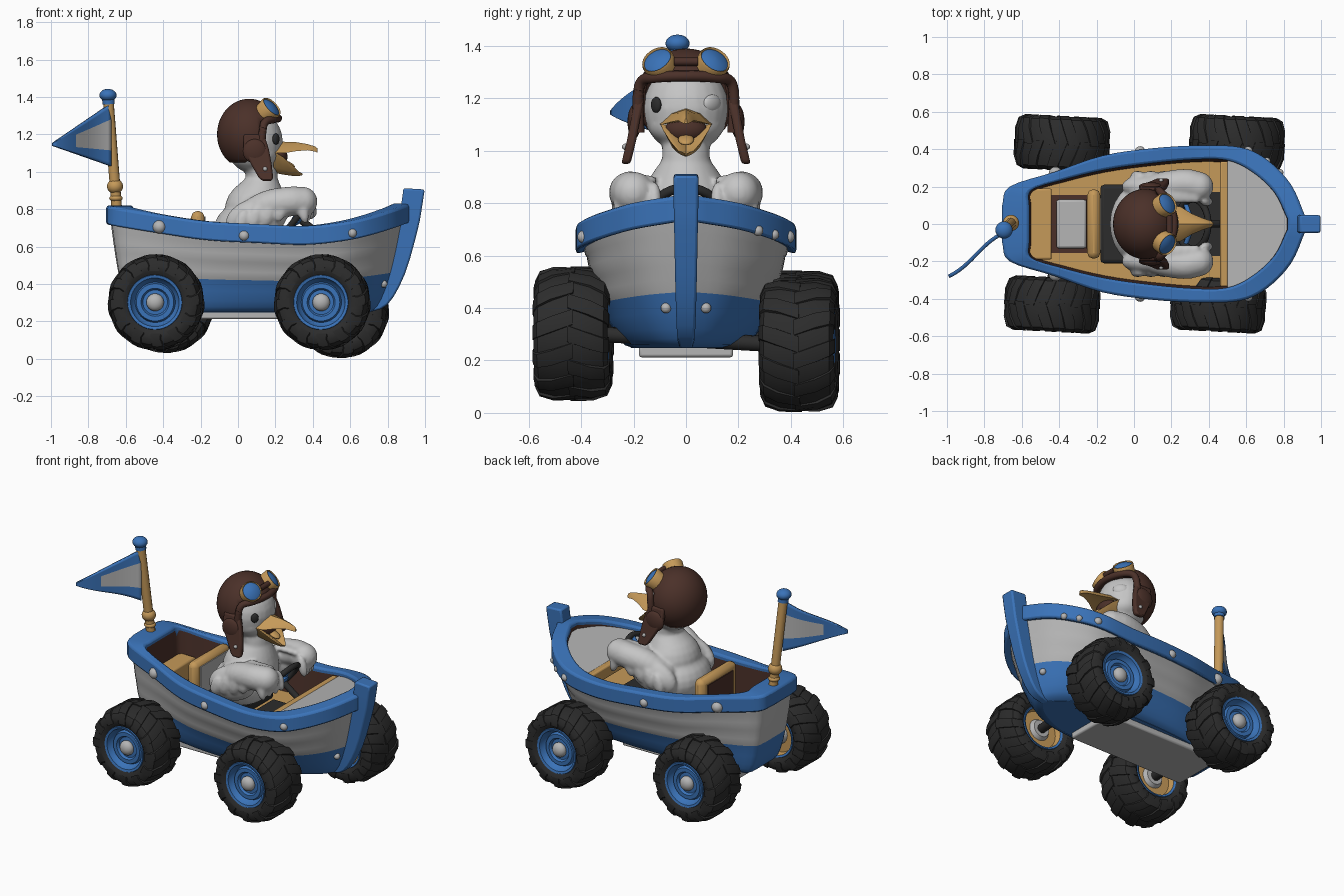
import bpy, bmesh, math
from mathutils import Vector, Matrix, Euler

if "Cube" in bpy.data.objects:
    bpy.data.objects.remove(bpy.data.objects["Cube"])

def mat(name, c):
    m = bpy.data.materials.new(name)
    m.diffuse_color = (*c, 1)
    m.use_nodes = True
    m.node_tree.nodes["Principled BSDF"].inputs["Base Color"].default_value = m.diffuse_color
    return m

BLUE = mat("blue paint", (0.042, 0.17, 0.48))
GREY = mat("pale grey paint", (0.46, 0.46, 0.46))
WHITE = mat("white feathers", (0.56, 0.56, 0.56))
TAN = mat("tan wood", (0.56, 0.32, 0.10))
BROWN = mat("brown leather", (0.07, 0.03, 0.022))
BLACK = mat("black rubber", (0.025, 0.025, 0.025))

def finish(name, bm, mats, bevel=0, angle=38):
    bmesh.ops.recalc_face_normals(bm, faces=bm.faces)
    me = bpy.data.meshes.new(name)
    bm.to_mesh(me)
    bm.free()
    for m in mats:
        me.materials.append(m)
    me.shade_smooth()
    me.set_sharp_from_angle(angle=math.radians(angle))
    ob = bpy.data.objects.new(name, me)
    bpy.context.collection.objects.link(ob)
    if bevel:
        b = ob.modifiers.new("bevel", "BEVEL")
        b.width, b.segments, b.limit_method = bevel, 2, "ANGLE"
    return ob

def add_loft(bm, rings, caps=True, loop=False, idx=None):
    vs = [[bm.verts.new(p) for p in r] for r in rings]
    n = len(vs[0])
    for k in range(len(vs) if loop else len(vs) - 1):
        a, b = vs[k], vs[(k + 1) % len(vs)]
        for i in range(n):
            j = (i + 1) % n
            f = bm.faces.new((a[i], a[j], b[j], b[i]))
            f.material_index = idx[k] if idx else 0
    if caps and not loop:
        bm.faces.new(vs[0])
        f = bm.faces.new(vs[-1])
        f.material_index = idx[-1] if idx else 0

def loft(name, rings, mats, bevel=0, **kw):
    bm = bmesh.new()
    add_loft(bm, rings, **kw)
    return finish(name, bm, mats, bevel)

def box(name, lo, hi, m, bevel=0.01):
    return loft(name, [[(lo[0], lo[1], z), (hi[0], lo[1], z), (hi[0], hi[1], z), (lo[0], hi[1], z)]
                       for z in (lo[2], hi[2])], [m], bevel)

def add_ball(bm, loc, s, rot=(0, 0, 0), seg=24):
    M = Matrix.Translation(loc) @ Euler(rot).to_matrix().to_4x4() @ Matrix.Diagonal((*s, 1))
    bmesh.ops.create_uvsphere(bm, u_segments=seg, v_segments=seg // 2, radius=1, matrix=M)

def ball(name, loc, s, m, rot=(0, 0, 0)):
    bm = bmesh.new()
    add_ball(bm, loc, s, rot)
    return finish(name, bm, [m], angle=80)

def spline(pts, k=4):
    P = [Vector(p) for p in pts]
    P = [P[0] * 2 - P[1]] + P + [P[-1] * 2 - P[-2]]
    out = []
    for a, b, c, d in zip(P, P[1:], P[2:], P[3:]):
        for i in range(k):
            t = i / k
            out.append(0.5 * (2*b + (c - a)*t + (2*a - 5*b + 4*c - d)*t*t + (3*b - a - 3*c + d)*t**3))
    return out + [P[-2]]

def lathe(name, prof, m, M, seg=40, loop=False, idx=None):
    rings = [[M @ Vector((r * math.cos(a), w, r * math.sin(a)))
              for a in (2 * math.pi * i / seg for i in range(seg))] for w, r in prof]
    return loft(name, rings, m if isinstance(m, list) else [m], loop=loop, idx=idx)

def tube(name, pts, r, m):
    rings = []
    for i, p in enumerate(pts):
        d = (pts[min(i + 1, len(pts) - 1)] - pts[max(i - 1, 0)]).normalized()
        u = d.cross(Vector((0.2, 0.1, 1))).normalized()
        v = d.cross(u)
        rings.append([p + r * (u * math.cos(a) + v * math.sin(a)) for a in (math.pi * j / 5 for j in range(10))])
    return loft(name, rings, [m])

def mirror(pts):
    return list(pts) + [Vector((p[0], -p[1], p[2])) for p in reversed(pts)]

# hull outlines: rim outside, rim inside, keel level
ZT = [.82, .81, .77, .735, .72, .71, .73, .76, .80, .83]
OX = [-.705, -.665, -.42, -.17, .10, .36, .57, .71, .84, .92]
OY = [.10, .20, .28, .365, .405, .42, .41, .345, .21, .03]
IX = [-.56, -.55, -.38, -.15, .10, .33, .50, .63, .75, .82]
IY = [.10, .18, .235, .29, .325, .345, .34, .28, .17, .03]
BX = [-.55, -.53, -.36, -.15, .08, .28, .42, .54, .64, .70]
BY = [.09, .14, .17, .20, .21, .205, .185, .14, .08, .015]
outer, inner = spline(list(zip(OX, OY, ZT))), spline(list(zip(IX, IY, ZT)))
keel = spline([(x, y, .25) for x, y in zip(BX, BY)])

def hull_pt(i, t, off=0):
    o, b = outer[i], keel[i]
    return Vector((b.x + (o.x * .975 - b.x) * t**.45, (b.y + (o.y - .02 - b.y) * t**.52) * (1 + off), b.z + (o.z - .03 - b.z) * t))

levels = [(0, 0), (.02, 0), (.06, 0), (.13, 0), (.25, 0), (.385, 0), (.41, .012), (.48, .01), (.58, 0),
          (.605, .013), (.7, .009), (.8, 0), (.825, .01), (1, 0)]
loft("hull", [mirror([hull_pt(i, t, o) for i in range(len(outer))]) for t, o in levels],
     [BLUE, GREY], idx=[0] * 5 + [1] * 9, caps=False)
loft("hull_bottom", [mirror([Vector((p.x, p.y, z)) for p in keel]) for z in (.248, .256)], [BLUE])
down = lambda pts, d: [p - Vector((0, 0, d)) for p in pts]
loft("rim", [mirror(r) for r in (down(outer, .105), outer, inner, down(inner, .08))], [BLUE], .014, loop=True)
floor_line = [Vector((p.x * .97, p.y * .96, .5)) for p in inner]
loft("inner_wall", [mirror(down(inner, .03)), mirror(floor_line)], [BROWN], caps=False)
loft("floor", [mirror(down(floor_line, d)) for d in (.01, -.005)], [TAN])
deck = [Vector((p.x, p.y + .01, .69 + .25 * (p.x - .47))) for p in inner if p.x > .47]
loft("front_deck", [mirror(down(deck, d)) for d in (.02, 0)], [GREY])

# stem post at the bow: outer x, z, inner x, z, half width
stem = [(.998, .905, .885, .912, .047), (.982, .80, .87, .80, .047), (.962, .695, .86, .70, .045),
        (.893, .455, .78, .48, .04), (.80, .29, .70, .36, .034), (.69, .245, .65, .30, .025)]
S = [Vector(s[:3]) for s in stem]
T = [Vector((s[3], s[4], 0)) for s in stem]
loft("stem_post", [[(a.x, -b.y, a.y), (a.x, b.y, a.y), (a.z, b.y, b.x), (a.z, -b.y, b.x)]
                   for a, b in zip(spline(S, 3), spline(T, 3))], [BLUE], .01)

# studs
def stud(name, p, r):
    ball(name, p, (r, r, r), GREY)
def rim_stud(x, side, r, d=.065):
    p = min(outer, key=lambda q: abs(q.x - x))
    stud("rim_stud", (p.x, side * (p.y - .01), p.z - d), r)
for s in (-1, 1):
    for x, r in ((-.44, .036), (.03, .028), (.605, .025)):
        rim_stud(x, s, r)
    p = min((hull_pt(i, .28) for i in range(20, len(outer))), key=lambda q: abs(q.y - .085))
    stud("bow_stud", (p.x, s * p.y, p.z), .02)
rim_stud(.71, 1, .02, .08)
rim_stud(.78, 1, .02, .085)

# inside fittings
box("stern_bench", (-.56, -.19, .5), (-.44, .19, .63), TAN)
box("rear_mat", (-.44, -.155, .5), (-.24, .155, .512), BROWN, 0)
box("rear_panel", (-.415, -.13, .51), (-.255, .13, .535), GREY, .015)
box("foot_well", (.14, -.17, .5), (.46, .17, .512), BLACK, 0)
box("seat_back", (-.25, -.185, .5), (-.18, .185, .79), TAN, .03)
box("seat_rear_panel", (-.256, -.13, .54), (-.248, .13, .75), BROWN, 0)
box("seat_front_panel", (-.182, -.14, .56), (-.174, .14, .76), GREY, 0)
box("seat_base", (-.18, -.21, .5), (.12, .21, .58), BLACK, .02)
box("dash_beam", (.46, -.335, .62), (.505, .335, .70), TAN)
box("belly_plate", (-.51, -.18, .212), (.34, .18, .26), GREY)

# steering wheel
tilt = Matrix.Translation((.315, 0, .755)) @ Vector((-.78, 0, .62)).to_track_quat('Y', 'Z').to_matrix().to_4x4()
ring = [(.018 * math.sin(a), .132 + .018 * math.cos(a)) for a in (math.pi * i / 5 for i in range(10))]
lathe("steering_wheel", ring, BLACK, tilt, loop=True)
lathe("steering_hub", [(.02, .012), (.015, .045), (-.02, .045), (-.03, .02)], BLUE, tilt, 20)
tube("steering_column", [Vector((.33, 0, .745)), Vector((.46, 0, .65))], .02, BLACK)
for a in (0, 2.1, 4.2):
    tube("steering_spoke", [tilt @ Vector((r * math.sin(a), 0, r * math.cos(a))) for r in (.03, .13)], .013, BLUE)

# wheels
half = [(.115, .135), (.138, .165), (.142, .2), (.125, .228), (.07, .247)]
tire_prof = half + [(0, .25)] + [(-w, r) for w, r in reversed(half)]
def wheel(x, y, z):
    out = 1 if y > 0 else -1
    M = Matrix.Translation((x, y, z)) @ Matrix.Rotation(math.radians(-3) + (0 if out > 0 else math.pi), 4, 'Z')
    lathe("tire", tire_prof, BLACK, M, loop=True)
    bm = bmesh.new()
    for k in range(24):
        side, a0 = (1 if k % 2 else -1), k * math.pi / 12
        rings = []
        for w, r, da in ((-.01, .255, 0), (.075, .255, .12), (.128, .237, .2), (.146, .2, .24)):
            rings.append([M @ Vector((q * math.cos(a0 + da + e), side * w, q * math.sin(a0 + da + e)))
                          for q, e in ((r - .03, -.16), (r, -.12), (r + .002, 0), (r, .12), (r - .03, .16))])
        add_loft(bm, rings)
    finish("tire_tread", bm, [BLACK])
    lathe("wheel_hub", [(0, .13), (.11, .15), (.132, .145), (.128, .13), (.10, .122), (.085, .108), (.105, .1),
                        (.105, .075), (.09, .066), (.095, .01)], BLUE, M)
    lathe("wheel_inner", [(0, .13), (-.11, .15), (-.13, .143), (-.124, .13), (-.085, .122), (-.085, .07), (-.11, .055),
                          (-.11, .01)], [BLUE, TAN, GREY], M, idx=[0, 0, 0, 1, 1, 2, 2])
    ball("hub_cap", M @ Vector((0, .10, 0)), (.047, .035, .047), GREY)
for (x0, z0), (x1, z1) in (((.45, .302), (.55, .26)), ((-.438, .302), (-.385, .287))):
    wheel(x0, -.43, z0)
    wheel(x1, .432, z1)
    tube("axle", [Vector((x0, -.36, z0)), Vector((x1, .36, z1))], .03, BLACK)

# flag pole and pennant
pole = lambda t: Vector((-.648 - .045 * t, .015 - .045 * t, .80 + .58 * t))
tube("flag_pole", [pole(0), pole(1)], .029, TAN)
ball("pole_knot", pole(.21), (.043, .043, .04), TAN)
ball("pole_collar", pole(.1), (.036, .036, .02), TAN)
ball("pole_cap", pole(1.05), (.046, .046, .034), BLUE)
tube("pole_cap_neck", [pole(.97), pole(1.05)], .034, BLUE)
bm = bmesh.new()
N, K = 16, 16
grid = []
for i in range(N + 1):
    s = i / N * .985
    x, y = -.685 - .315 * s, -.03 - .24 * s + .014 * math.sin(s * 6)
    lo, hi = 1.03 + .11 * s, 1.365 - .215 * s
    grid.append([bm.verts.new((x, y, lo + (hi - lo) * j / K)) for j in range(K + 1)])
for i in range(N):
    for j in range(K):
        f = bm.faces.new((grid[i][j], grid[i + 1][j], grid[i + 1][j + 1], grid[i][j + 1]))
        f.material_index = 1 if 4 <= j < 12 and i < 10 else 0
flag = finish("pennant", bm, [BLUE, GREY])
flag.modifiers.new("thick", "SOLIDIFY").thickness = .02

# bird: blended body, neck, head, wings
bm = bmesh.new()
add_ball(bm, (.05, 0, .69), (.18, .225, .15))
for t in spline([(.095, 0, .79), (.12, 0, .88), (.128, 0, .97), (.105, 0, 1.06)], 5):
    r = .085 + max(0, .94 - t.z) * .55
    add_ball(bm, t, (r, r * 1.08, r))
add_ball(bm, (.085, 0, 1.16), (.155, .165, .17))
add_ball(bm, (.12, 0, 1.10), (.11, .145, .09))
for s in (-1, 1):
    for p in spline([(.05, .165 * s, .76), (.16, .20 * s, .82), (.27, .215 * s, .84), (.345, .20 * s, .84)], 4):
        add_ball(bm, p, (.08, .08, .08))
    add_ball(bm, (.10, .20 * s, .75), (.17, .07, .11), (0, -.25, 0))
    for k in range(4):
        add_ball(bm, (.388 - .014 * k, s * (.12 + .044 * k), .815 - .008 * k), (.03, .026, .07), (0, -.25, 0), 16)
        add_ball(bm, (.02 + .07 * k, s * .262, .735 + .02 * k), (.035, .022, .065), (0, .3, 0), 16)
        add_ball(bm, (.20 + .04 * k, s * .15, .885), (.03, .045, .022), (0, 0, s * .5), 16)
bird = finish("bird_body", bm, [WHITE])
rm = bird.modifiers.new("blend", "REMESH")
rm.mode, rm.voxel_size, rm.use_smooth_shade = 'VOXEL', .01, True
sm = bird.modifiers.new("soften", "SMOOTH")
sm.factor, sm.iterations = .5, 5
ball("eye", (.203, -.114, 1.175), (.014, .024, .03), BLACK, (0, 0, -.75))
ball("closed_eyelid", (.19, .098, 1.18), (.02, .045, .035), WHITE, (0, 0, .75))

# beak: x, half width, middle z, edge z, thickness
def beak(name, rows, m):
    loft(name, [[(x, -w, ze), (x, -w * .55, (ze + zm) / 2 + h * .75), (x, 0, zm + h), (x, w * .55, (ze + zm) / 2 + h * .75),
                 (x, w, ze), (x, 0, zm)] for x, w, zm, ze, h in rows], [m])
beak("upper_beak", [(.20, .10, 1.115, 1.10, .05), (.25, .092, 1.115, 1.10, .045), (.31, .055, 1.12, 1.11, .038),
                    (.37, .03, 1.12, 1.115, .028), (.41, .018, 1.112, 1.108, .024), (.425, .006, 1.105, 1.102, .02)], TAN)
# lower beak is a scoop of tan with a brown lining
rows = [(.19, .102, .995, 1.11), (.24, .088, .985, 1.08), (.29, .06, .978, 1.035), (.325, .03, .977, 1.0), (.345, .006, .982, .99)]
loft("lower_beak", [[(x, -w, ze), (x, -w * .6, zl + (ze - zl) * .3), (x, 0, zl), (x, w * .6, zl + (ze - zl) * .3), (x, w, ze),
                     (x, w * .78, ze), (x, 0, zl + (ze - zl) * .45), (x, -w * .78, ze)] for x, w, zl, ze in rows], [TAN])
ball("mouth", (.215, 0, 1.08), (.05, .08, .05), BROWN)
ball("tongue", (.268, 0, 1.042), (.04, .03, .013), TAN, (0, .45, 0))

# leather cap with open face
bm = bmesh.new()
add_ball(bm, (.06, 0, 1.2), (.172, .188, .19), seg=48)
cut = [f for f in bm.faces if (lambda c: c.z < 1.05 or (c.x > .12 and c.z < 1.265))(f.calc_center_median())]
bmesh.ops.delete(bm, geom=cut, context='FACES')
cap = finish("cap", bm, [BROWN])
cap.modifiers.new("thick", "SOLIDIFY").thickness = .02
brow = [Vector(p) for p in ((.12, .178, 1.07), (.13, .183, 1.2), (.145, .168, 1.265), (.19, .115, 1.28), (.215, 0, 1.285))]
tube("cap_brim", spline(brow + [Vector((p.x, -p.y, p.z)) for p in reversed(brow[:-1])], 5), .021, BROWN)
for s in (-1, 1):
    loft("ear_flap", [[(a, s * y, z), (b, s * y, z), (b, s * (y + .035), z), (a, s * (y + .035), z)]
                      for z, a, b, y in ((1.2, .03, .14, .16), (1.12, .03, .165, .175), (1.04, .07, .18, .19),
                                         (.97, .11, .188, .207), (.95, .13, .18, .212))], [BROWN], .01)
    ball("ear_pad", (.09, s * .198, 1.11), (.065, .025, .065), BROWN)
    stud("flap_stud", (.145, s * .232, 1.015), .012)
    # goggles
    G = Matrix.Translation((.163, s * .10, 1.33)) @ Vector((.66, s * .42, .65)).to_track_quat('Y', 'Z').to_matrix().to_4x4()
    lathe("goggle_frame", [(-.03, .061), (.02, .064), (.03, .06), (.02, .054), (-.03, .05)], TAN, G, 28, True)
    lathe("goggle_lens", [(-.01, .055), (.022, .055), (.032, .037), (.036, .004)], BLUE, G, 28)
tube("goggle_bridge", [Vector((.19, y, 1.34)) for y in (-.045, .045)], .016, BROWN)
